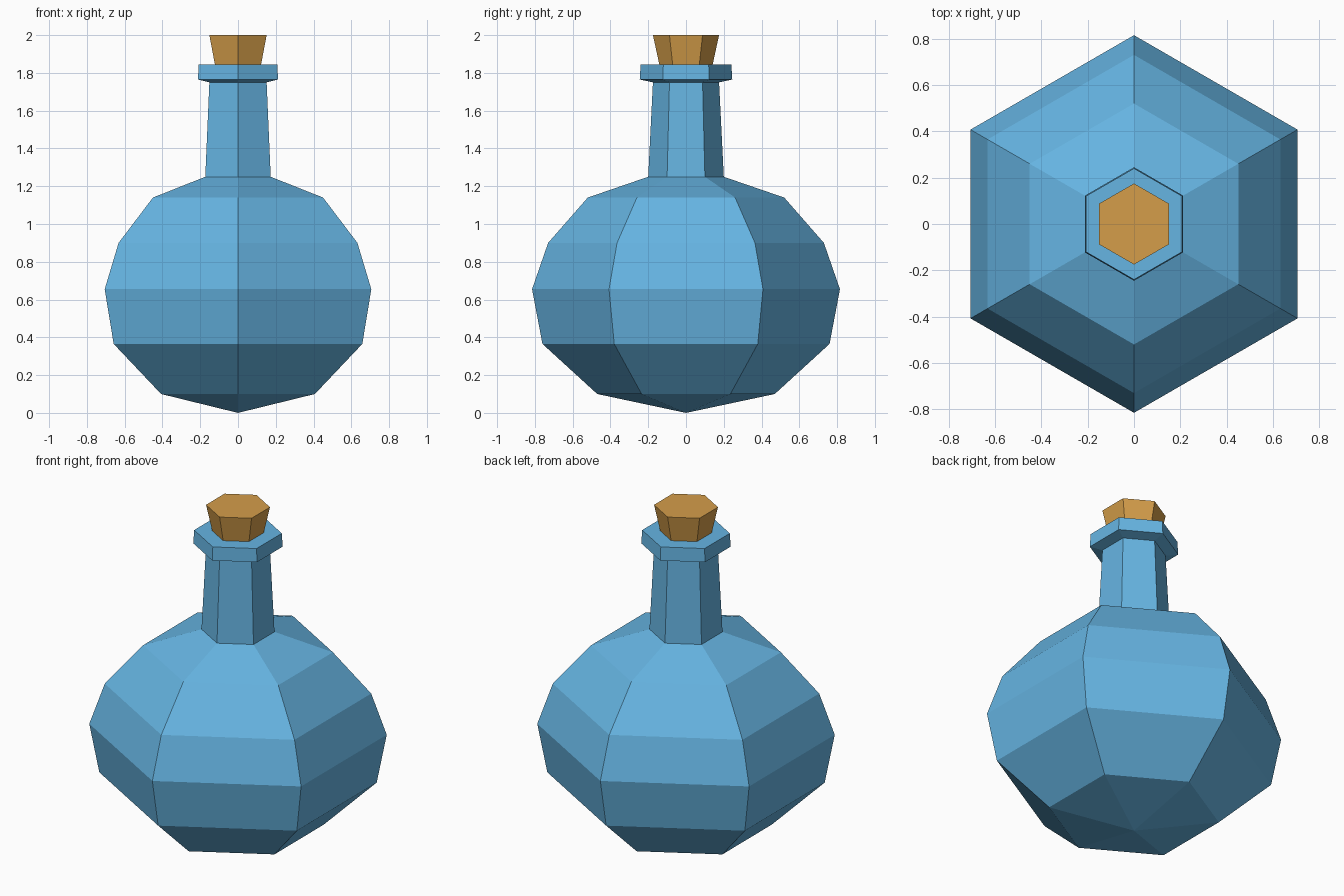
import bpy
import bmesh
from math import cos, sin, pi

cube = bpy.data.objects.get("Cube")
if cube:
    bpy.data.objects.remove(cube, do_unlink=True)

SIDES = 6


def material(name, colour):
    mat = bpy.data.materials.new(name)
    mat.use_nodes = True
    mat.diffuse_color = colour
    mat.node_tree.nodes["Principled BSDF"].inputs["Base Color"].default_value = colour
    return mat


def lathe(name, profile, mat):
    """Flat-sided solid from (radius, height) pairs, with corners on the y axis."""
    bm = bmesh.new()
    rings = []
    for r, z in profile:
        if r == 0:
            rings.append([bm.verts.new((0, 0, z))] * SIDES)
        else:
            angles = [pi / 2 + 2 * pi * i / SIDES for i in range(SIDES)]
            rings.append([bm.verts.new((r * cos(a), r * sin(a), z)) for a in angles])
    for low, high in zip(rings, rings[1:]):
        for i in range(SIDES):
            j = (i + 1) % SIDES
            corners = [low[i], low[j], high[j], high[i]]
            bm.faces.new(list(dict.fromkeys(corners)))
    # Close any open ends
    for ring in (rings[0], rings[-1]):
        if ring[0] is not ring[1]:
            bm.faces.new(ring)
    bmesh.ops.recalc_face_normals(bm, faces=bm.faces)
    mesh = bpy.data.meshes.new(name)
    bm.to_mesh(mesh)
    bm.free()
    mesh.materials.append(mat)
    obj = bpy.data.objects.new(name, mesh)
    bpy.context.collection.objects.link(obj)
    return obj


glass = material("blue_glass", (0.133, 0.462, 0.768, 1))
cork = material("cork_brown", (0.66, 0.34, 0.068, 1))

# Round body, tapering neck and flared lip in one piece
lathe("bottle", [
    (0, 0), (0.47, 0.10), (0.76, 0.365), (0.815, 0.655), (0.73, 0.90),
    (0.52, 1.14), (0.20, 1.25), (0.175, 1.75),
    (0.245, 1.765), (0.24, 1.845),
], glass)

# Stopper, slightly sunk into the lip
lathe("stopper", [(0.138, 1.83), (0.175, 2.0)], cork)
